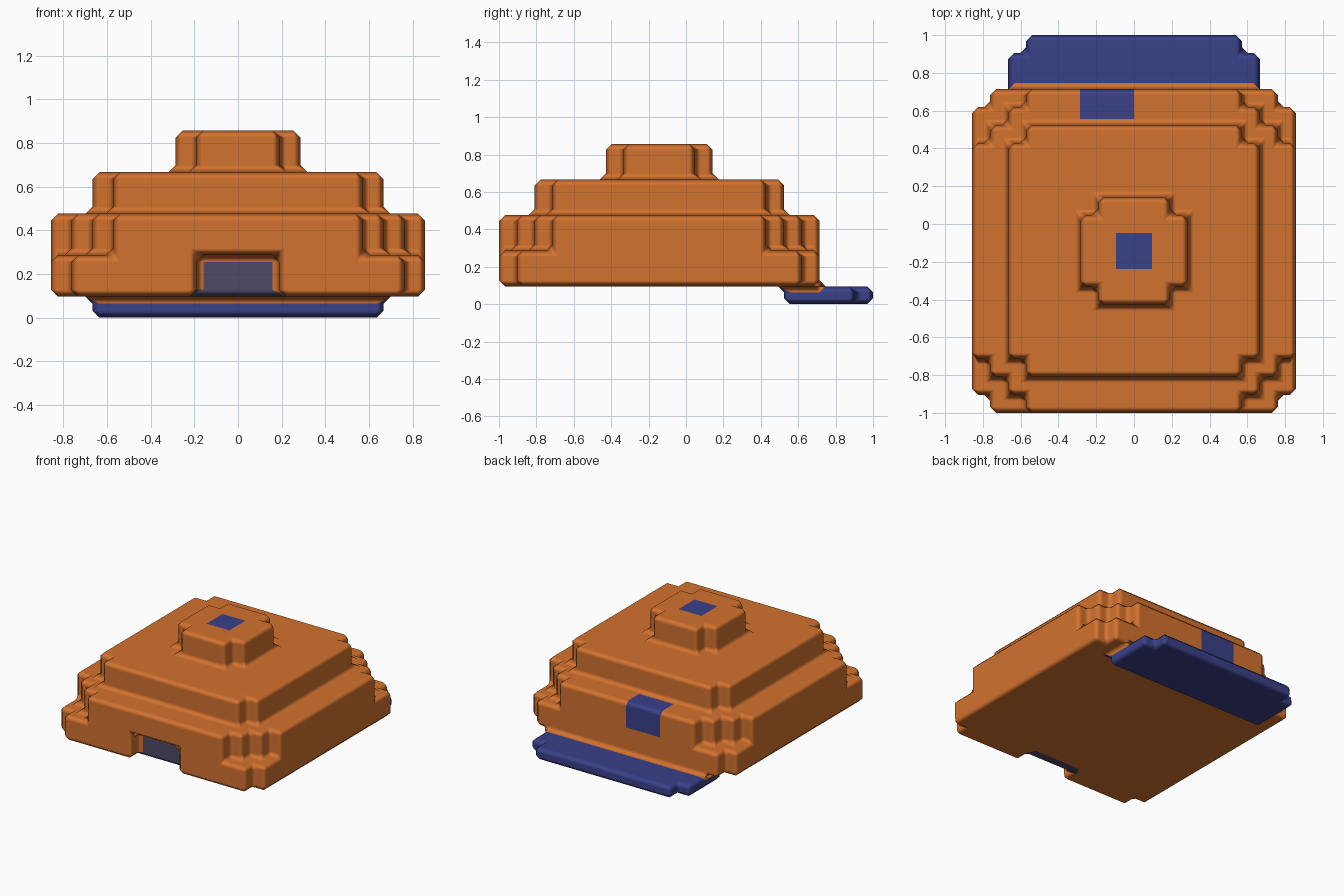
import bpy, bmesh

if "Cube" in bpy.data.objects:
    bpy.data.objects.remove(bpy.data.objects["Cube"])

U = 2 / 21          # size of one block
DEPTH = 21          # blocks along y


def material(name, rgb):
    m = bpy.data.materials.new(name)
    m.diffuse_color = (*rgb, 1)
    m.use_nodes = True
    m.node_tree.nodes["Principled BSDF"].inputs["Base Color"].default_value = m.diffuse_color
    return m


ORANGE, BLUE, SLATE = range(3)
materials = [material("orange", (0.65, 0.168, 0.028)),
             material("deep blue", (0.042, 0.052, 0.25)),
             material("slate", (0.078, 0.067, 0.135))]

cells = {}


def fill(x0, x1, y0, y1, z0, z1, colour):
    for x in range(x0, x1):
        for y in range(y0, y1):
            for z in range(z0, z1):
                cells[x, y, z] = colour


def tier(z0, z1, steps, colour=ORANGE):
    """Stack of centred rectangles (half width, y start, y end)."""
    for half, y0, y1 in steps:
        fill(-half, half, y0, y1, z0, z1, colour)


# rear plate under the body
tier(0, 1, [(7, 16, 20), (6, 16, 21)], BLUE)
# stepped body, from the base up to the top knob
tier(1, 3, [(9, 1, 17), (8, 0, 18)])
tier(3, 5, [(9, 3, 15), (8, 2, 16), (7, 1, 17), (6, 0, 18)])
tier(5, 7, [(7, 3, 15), (6, 2, 16)])
tier(7, 9, [(3, 7, 11), (2, 6, 12)])
# blue patches on the rear shoulder and the knob
fill(-3, 0, 16, 18, 3, 5, BLUE)
fill(-1, 1, 8, 10, 8, 9, BLUE)
# front opening with a dark panel behind it
fill(-2, 2, 1, 2, 1, 3, SLATE)
for x in range(-2, 2):
    for z in range(1, 3):
        del cells[x, 0, z]

# outer skin: one quad wherever a block meets empty space
bm = bmesh.new()
verts = {}


def corner(p):
    if p not in verts:
        verts[p] = bm.verts.new((p[0] * U, (p[1] - DEPTH / 2) * U, p[2] * U))
    return verts[p]


for cell, colour in cells.items():
    for axis in range(3):
        b, c = (axis + 1) % 3, (axis + 2) % 3
        for side in (0, 1):
            neighbour = list(cell)
            neighbour[axis] += 2 * side - 1
            if tuple(neighbour) in cells:
                continue
            ring = [(0, 0), (1, 0), (1, 1), (0, 1)]
            if not side:
                ring.reverse()
            quad = []
            for db, dc in ring:
                p = list(cell)
                p[axis] += side
                p[b] += db
                p[c] += dc
                quad.append(corner(tuple(p)))
            face = bm.faces.new(quad)
            face.material_index = colour
            face.smooth = True

mesh = bpy.data.meshes.new("stepped_body")
bm.to_mesh(mesh)
bm.free()
for m in materials:
    mesh.materials.append(m)
body = bpy.data.objects.new("stepped_body", mesh)
bpy.context.collection.objects.link(body)

# softened block edges, both outer and inner
bevel = body.modifiers.new("soft_edges", 'BEVEL')
bevel.width = 0.032
bevel.segments = 1
bevel.limit_method = 'ANGLE'
bevel.angle_limit = 0.6
bevel.harden_normals = True
